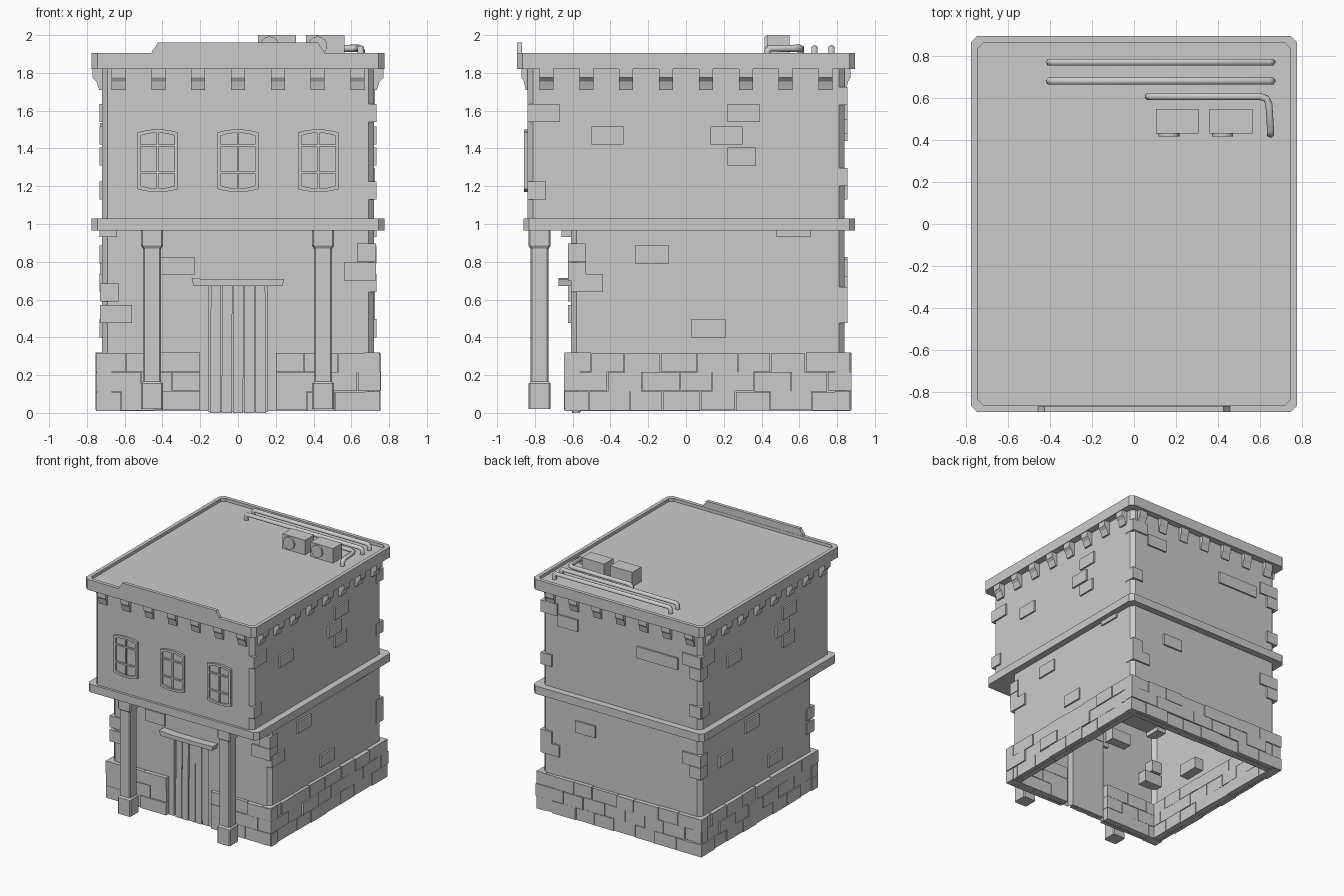
import bpy, bmesh, math, random
from mathutils import Matrix, Vector

if "Cube" in bpy.data.objects:
    bpy.data.objects.remove(bpy.data.objects["Cube"])

random.seed(4)
I = Matrix.Identity(4)


def finish(name, bm):
    bmesh.ops.recalc_face_normals(bm, faces=bm.faces)
    me = bpy.data.meshes.new(name)
    bm.to_mesh(me)
    bm.free()
    ob = bpy.data.objects.new(name, me)
    bpy.context.collection.objects.link(ob)
    return ob


def loft(bm, loops, m=I, start=True, end=True, closed=True):
    """Skin a series of equal-length loops."""
    vs = [[bm.verts.new(m @ Vector(p)) for p in lp] for lp in loops]
    n = len(vs[0])
    for a, b in zip(vs, vs[1:]):
        for i in range(n if closed else n - 1):
            j = (i + 1) % n
            bm.faces.new((a[i], a[j], b[j], b[i]))
    if start:
        bm.faces.new(vs[0][::-1])
    if end:
        bm.faces.new(vs[-1])


def rect(x0, x1, y0, y1, z, c=0.0):
    """Rectangle loop, optionally with chamfered corners."""
    if c == 0:
        return [(x0, y0, z), (x1, y0, z), (x1, y1, z), (x0, y1, z)]
    return [(x0 + c, y0, z), (x1 - c, y0, z), (x1, y0 + c, z), (x1, y1 - c, z),
            (x1 - c, y1, z), (x0 + c, y1, z), (x0, y1 - c, z), (x0, y0 + c, z)]


def box(bm, x0, x1, y0, y1, z0, z1, m=I):
    loft(bm, [rect(x0, x1, y0, y1, z0), rect(x0, x1, y0, y1, z1)], m)


def slab(name, x, y0, y1, levels, c=0.03, start=True, end=True):
    bm = bmesh.new()
    loft(bm, [rect(-x + d, x - d, y0 + d, y1 - d, z, c) for d, z in levels], I, start, end)
    return finish(name, bm)


def side(angle):
    """Local -y points outward from the chosen facade."""
    return Matrix.Rotation(math.radians(angle), 4, 'Z')


# Lower storey shell with a door opening in the front
outline = [(.155, -.55), (.155, -.61), (.69, -.61), (.72, -.58), (.72, .81), (.69, .84)]
outline += [(-x, y) for x, y in reversed(outline)]
bm = bmesh.new()
loft(bm, [[(x, y, z) for x, y in outline] for z in (.01, .97)], I, False, False, False)
box(bm, -.155, .155, -.61, -.55, .675, .97)
finish("lower_walls", bm)

# Upper storey, floor ledge and roof cornice with sunken roof
slab("upper_walls", .72, -.84, .84, [(0, 1.02), (0, 1.83)])
slab("floor_ledge", .775, -.86, .895, [(0, .965), (0, 1.03)])
slab("cornice_roof", .775, -.895, .895, [(0, 1.82), (0, 1.905), (.03, 1.905), (.03, 1.88)])

# Raised front parapet
prof = [(-.46, 1.9), (-.452, 1.92), (-.435, 1.94), (-.425, 1.96)]
prof += [(-x, z) for x, z in reversed(prof)]
bm = bmesh.new()
loft(bm, [[(x, y, z) for x, z in prof] for y in (-.895, -.867)])
finish("parapet", bm)

# Corbels under the cornice: angle, wall distance, count, reach
bm = bmesh.new()
for ang, dist, n, reach in ((0, .84, 7, .03), (180, .84, 7, .03), (90, .72, 8, .05), (-90, .72, 8, .05)):
    prof = [(-.03, 1.83), (reach, 1.83), (reach, 1.775), (reach * .6, 1.755), (reach * .3, 1.71), (-.03, 1.71)]
    for i in range(n):
        cx = (i - (n - 1) / 2) * .211
        loft(bm, [[(x, -dist - d, z) for d, z in prof] for x in (cx - .037, cx + .037)], side(ang))
finish("corbels", bm)

# Scattered wall bricks: start along facade, width, bottom height
flank = [(-.84, .17, 1.54), (-.5, .17, 1.42), (.13, .17, 1.42), (.22, .17, 1.54), (.22, .15, 1.31),
         (-.84, .1, 1.13), (.48, .18, .93), (-.27, .18, .79), (-.61, .17, .64), (.03, .18, .4)]
back = [(-.57, .18, 1.55), (-.725, .15, 1.63), (.15, .18, 1.48), (.33, .19, 1.48), (.56, .17, 1.54),
        (.63, .1, 1.44), (.63, .1, 1.13), (-.725, .1, 1.2), (-.41, .18, .72), (.56, .17, .73),
        (.63, .1, .63), (-.725, .17, .475), (-.725, .1, .57)]
front = [(-.41, .18, .73), (-.73, .1, .59), (-.73, .17, .475), (.63, .1, .8), (.56, .17, .7)]
bm = bmesh.new()
for ang, dist, bricks in ((0, .61, front), (180, .84, back), (90, .72, flank), (-90, .72, flank)):
    for s, w, z in bricks:
        box(bm, s, s + w, -dist - .014, -dist + .08, z, z + .096, side(ang))
finish("wall_bricks", bm)

# Stone base: three courses round the walls, leaving the doorway free
bm = bmesh.new()
runs = ((0, .61, -.755, -.2), (0, .61, .2, .755), (90, .72, -.645, .87),
        (180, .84, -.755, .755), (-90, .72, -.87, .645))
for ang, dist, a, b in runs:
    for row in range(3):
        n = max(2, round((b - a) / .185))
        step = (b - a) / n
        cuts = [a] + [a + step * (i + (.25 if row % 2 else -.2) + random.uniform(-.12, .12))
                      for i in range(1, n)] + [b]
        for u, v in zip(cuts, cuts[1:]):
            out = random.uniform(.024, .037)
            lift = random.uniform(-.003, .003)
            z = .013 + row * .102
            box(bm, u + .002, v - .002, -dist - out, -dist + .05, z + lift, z + .1 + lift, side(ang))
finish("base_stones", bm)

# Plank door and lintel
bm = bmesh.new()
for i in range(5):
    x = -.15 + i * .06
    t = random.uniform(-.004, .004)
    y = -.6 + random.uniform(-.006, .006)
    loft(bm, [rect(x + .003, x + .057, y, -.56, 0), rect(x + .003 + t, x + .057 + t, y, -.56, .672)])
box(bm, -.155, .155, -.575, -.555, .005, .675)
finish("door", bm)
bm = bmesh.new()
prof = [(-.235, .672), (.235, .672), (.245, .71), (.1, .705), (-.12, .705), (-.245, .713)]
loft(bm, [[(x, y, z) for x, z in prof] for y in (-.675, -.59)])
finish("door_lintel", bm)

# Porch columns
bm = bmesh.new()
for cx in (-.455, .45):
    prof = [(.058, .02), (.058, .155), (.048, .167), (.048, .87), (.058, .885), (.058, .97)]
    loft(bm, [rect(cx - r, cx + r, -.775 - r, -.775 + r, z, .008) for r, z in prof])
finish("porch_columns", bm)


# Windows: slightly arched frame, pane and glazing bars
def arch(cx, y, d):
    w, n = .108 - d, 6
    xs = [-w + 2 * w * i / n for i in range(n + 1)]
    bow = [.016 * (1 - (x / w) ** 2) for x in xs]
    low = [(cx + x, y, 1.185 + d - k) for x, k in zip(xs, bow)]
    top = [(cx + x, y, 1.485 - d + k) for x, k in zip(xs, bow)]
    return low + top[::-1]


bm = bmesh.new()
for cx in (-.425, 0, .425):
    loft(bm, [arch(cx, -.83, 0), arch(cx, -.857, 0), arch(cx, -.857, .018), arch(cx, -.843, .018)])
    box(bm, cx - .006, cx + .006, -.853, -.84, 1.18, 1.49)
    for z in (1.273, 1.415):
        box(bm, cx - .095, cx + .095, -.853, -.84, z - .006, z + .006)
finish("windows", bm)

# Rooftop cooling units with fan discs
bm = bmesh.new()
for x0 in (.105, .36):
    box(bm, x0, x0 + .203, .43, .548, 1.875, 2.0)
    ring = [(x0 + .062 + .05 * math.cos(a), 1.943 + .05 * math.sin(a))
            for a in (i * math.tau / 16 for i in range(16))]
    loft(bm, [[(x, y, z) for x, z in ring] for y in (.44, .416)])
finish("cooling_units", bm)

# Rooftop pipes
h, g = 1.93, 1.885
paths = [[(-.4, y, g), (-.4, y, h - .015), (-.385, y, h), (.64, y, h), (.655, y, h - .015), (.655, y, g)]
         for y in (.77, .68)]
paths.append([(.07, .607, g), (.07, .607, h - .015), (.085, .607, h), (.6, .607, h), (.63, .597, h),
              (.642, .57, h), (.65, .445, h), (.65, .43, h - .015), (.65, .43, g)])
cu = bpy.data.curves.new("roof_pipes", 'CURVE')
cu.dimensions = '3D'
cu.bevel_depth = .019
cu.bevel_resolution = 1
for path in paths:
    sp = cu.splines.new('POLY')
    sp.points.add(len(path) - 1)
    for p, co in zip(sp.points, path):
        p.co = (*co, 1)
bpy.context.collection.objects.link(bpy.data.objects.new("roof_pipes", cu))
